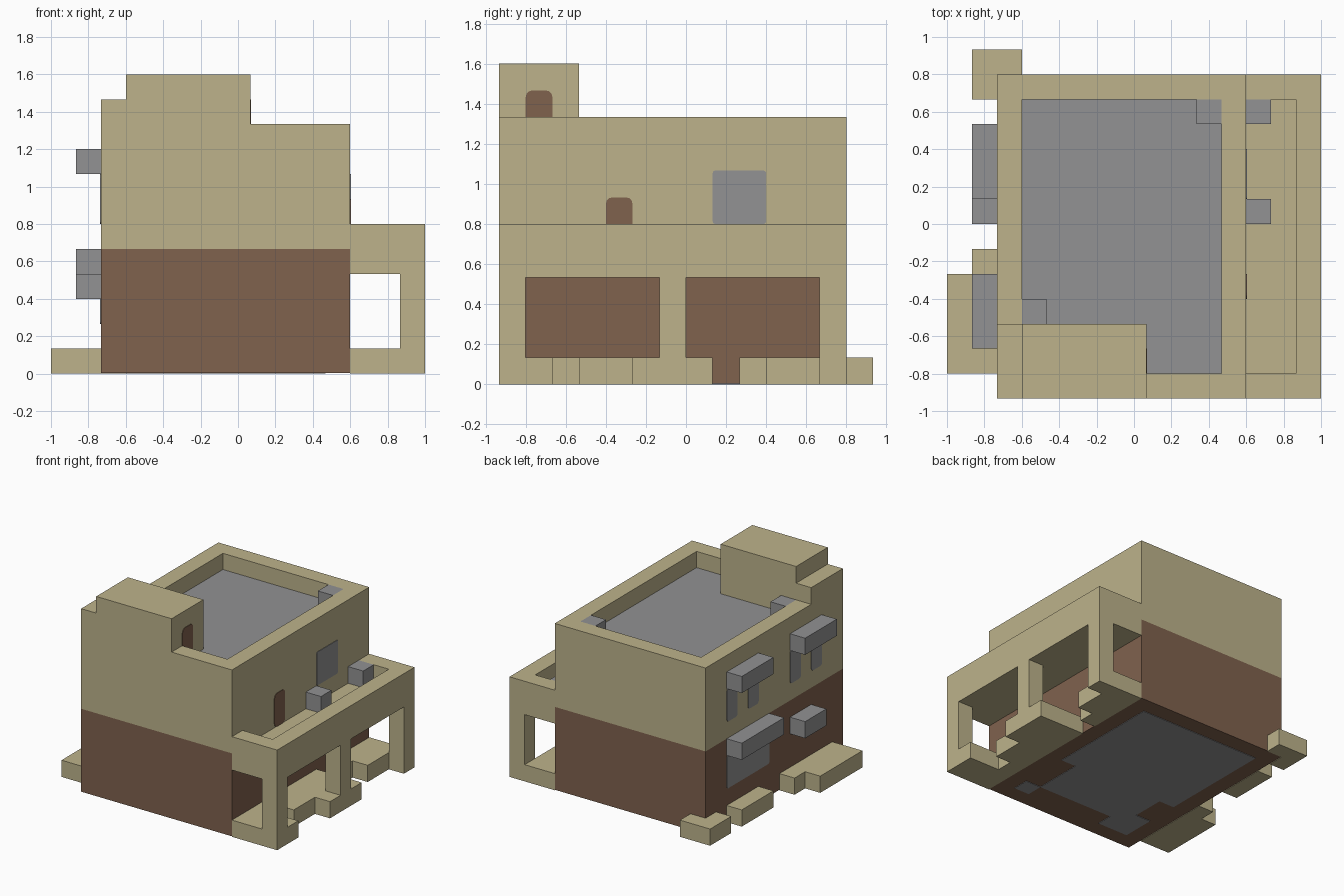
import bpy, bmesh
from mathutils import Vector

cube = bpy.data.objects.get("Cube")
if cube:
    bpy.data.objects.remove(cube, do_unlink=True)

U = 2 / 15                        # one building block
ORIGIN = Vector((-7.5, -7, 0))    # grid corner, in blocks
THIN = 0.03                       # painted plate thickness, in blocks


def material(name, rgb):
    mat = bpy.data.materials.new(name)
    mat.use_nodes = True
    color = (*rgb, 1)
    mat.diffuse_color = color
    node = next(n for n in mat.node_tree.nodes if n.type == 'BSDF_PRINCIPLED')
    node.inputs["Base Color"].default_value = color
    return mat


SAND = material("sandstone", (0.51, 0.45, 0.26))
BROWN = material("brown_brick", (0.216, 0.122, 0.076))
GRAY = material("gray_stone", (0.287, 0.287, 0.292))


def blocks(name, mat, boxes, round_axis=None, radius=0.0):
    """One object made of boxes (x0, x1, y0, y1, z0, z1) in grid blocks."""
    bm = bmesh.new()
    for x0, x1, y0, y1, z0, z1 in boxes:
        lo, hi = Vector((x0, y0, z0)), Vector((x1, y1, z1))
        verts = bmesh.ops.create_cube(bm, size=1)["verts"]
        for v in verts:
            v.co = (lo + hi) / 2 + Vector(a * b for a, b in zip(v.co, hi - lo))
    if round_axis is not None:
        edges = [e for e in bm.edges
                 if abs((e.verts[0].co - e.verts[1].co).normalized()[round_axis]) > 0.9]
        bmesh.ops.bevel(bm, geom=edges, offset=radius, segments=3,
                        profile=0.5, affect='EDGES')
    for v in bm.verts:
        v.co = (v.co + ORIGIN) * U
    mesh = bpy.data.meshes.new(name)
    bm.to_mesh(mesh)
    bm.free()
    mesh.materials.append(mat)
    obj = bpy.data.objects.new(name, mesh)
    bpy.context.collection.objects.link(obj)
    return obj


def ring(x0, x1, y0, y1, z0, z1):
    """Four walls, one block thick, around a rectangle."""
    return [(x0, x0 + 1, y0, y1, z0, z1), (x1 - 1, x1, y0, y1, z0, z1),
            (x0 + 1, x1 - 1, y0, y0 + 1, z0, z1),
            (x0 + 1, x1 - 1, y1 - 1, y1, z0, z1)]


# Main house
blocks("lower_storey", BROWN, [(2, 12, 0, 13, THIN, 5)])
blocks("upper_storey", SAND, [(2, 12, 0, 13, 5, 9)])
blocks("roof_parapet", SAND, ring(2, 12, 0, 13, 9, 10))
blocks("roof_floor", GRAY, [(3, 11, 1, 12, 9, 9 + THIN)])
blocks("roof_blocks", GRAY, [(10, 11, 11, 12, 9, 10), (3, 4, 3, 4, 9, 10)])
blocks("roof_tower", SAND, [(2, 3, 0, 3, 9, 11), (3, 8, 0, 3, 9, 12)])

# Underside floor, with brown notches left by the walls
blocks("underside_floor", GRAY, [
    (4, 10, 2, 12, 0, THIN), (3, 4, 1, 3, 0, THIN), (3, 4, 5, 12, 0, THIN),
    (10, 11, 1, 2, 0, THIN), (10, 11, 5, 12, 0, THIN), (4, 5, 1, 2, 0, THIN)])

# Porch with balcony on top
blocks("balcony_slab", SAND, [(12, 14, 1, 12, 4, 5)])
blocks("balcony_parapet", SAND, [
    (14, 15, 0, 13, 4, 6), (12, 14, 0, 1, 4, 6), (12, 14, 12, 13, 4, 6)])
blocks("porch_posts", SAND, [(14, 15, y, y + 1, 1, 4) for y in (0, 6, 12)])
base_steps = [(0, 2, 15), (2, 3, 13), (3, 5, 14), (5, 8, 15),
              (9, 10, 13), (10, 12, 14), (12, 13, 15)]
blocks("porch_base", SAND, [(12, x, y0, y1, 0, 1) for y0, y1, x in base_steps])
blocks("balcony_blocks", GRAY, [(12, 13, y, y + 1, 5, 6) for y in (7, 11)])

# Ground ledges along the other side
blocks("ground_ledges", SAND, [
    (0, 2, 1, 5, 0, 1), (1, 2, 5, 6, 0, 1), (1, 2, 8, 11, 0, 1)])
blocks("corner_ledge", SAND, [
    (1, 2, 12, 14, 0, 1), (2, 3, 13, 14, 0, 1)])

# Awnings
blocks("upper_awnings", GRAY, [(1, 2, 8, 11, 8, 9), (1, 2, 2, 5, 8, 9)])
blocks("lower_awnings", GRAY, [(1, 2, 7, 11, 4, 5), (1, 2, 3, 5, 3, 4)])

# Doors and windows as thin plates
blocks("doors", BROWN, [
    (8, 8 + THIN, 1, 2, 9, 11), (12, 12 + THIN, 4, 5, 5, 7)], 0, 0.25)
blocks("balcony_window", GRAY, [(12, 12 + THIN, 8, 10, 6, 8)], 0, 0.1)
blocks("narrow_windows", GRAY, [
    (2 - THIN, 2, y, y + 1, 6, 8) for y in (2, 4, 8, 10)], 0, 0.15)
blocks("wide_window", GRAY, [(2 - THIN, 2, 7, 11, 2, 4)], 0, 0.1)
